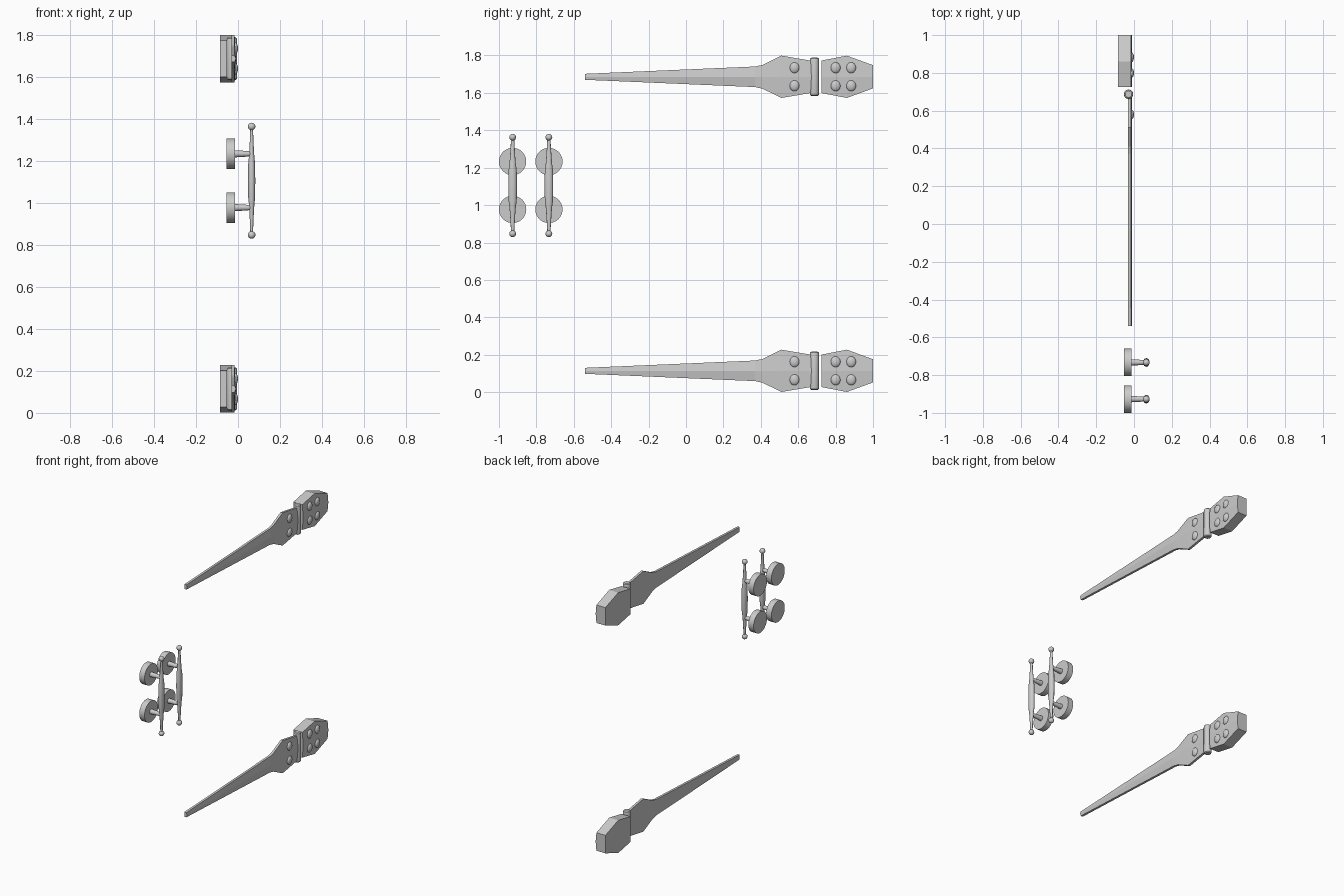
import bpy, bmesh, math
from mathutils import Matrix, Vector

if "Cube" in bpy.data.objects:
    bpy.data.objects.remove(bpy.data.objects["Cube"])


def finish(bm, name, smooth=True):
    bmesh.ops.recalc_face_normals(bm, faces=bm.faces)
    me = bpy.data.meshes.new(name)
    bm.to_mesh(me)
    bm.free()
    ob = bpy.data.objects.new(name, me)
    bpy.context.collection.objects.link(ob)
    if smooth:
        bpy.context.view_layer.objects.active = ob
        ob.select_set(True)
        bpy.ops.object.shade_smooth_by_angle(angle=math.radians(35))
        ob.select_set(False)
    return ob


def loft(bm, rings):
    rows = [[bm.verts.new(p) for p in ring] for ring in rings]
    n = len(rows[0])
    for a, b in zip(rows, rows[1:]):
        for i in range(n):
            j = (i + 1) % n
            bm.faces.new((a[i], a[j], b[j], b[i]))
    bm.faces.new(rows[0])
    bm.faces.new(rows[-1])


def leaf(name, stations, back, zc):
    # flat plate with a shallow ridge along its front
    bm = bmesh.new()
    loft(bm, [[(back, y, zc - h), (back, y, zc + h), (-0.016, y, zc + h),
               (-0.010, y, zc), (-0.016, y, zc - h)] for y, h in stations])
    return finish(bm, name, False)


def lathe(name, profile, origin, axis, squash=1.0, sides=16):
    # profile of (distance along axis, radius)
    bm = bmesh.new()
    rings = []
    for t, r in profile:
        ring = []
        for k in range(sides):
            a = 2 * math.pi * k / sides
            c, s = r * math.cos(a), r * math.sin(a)
            p = Vector((t, c, s)) if axis == 'X' else Vector((c * squash, s, t))
            ring.append(p + Vector(origin))
        rings.append(ring)
    loft(bm, rings)
    return finish(bm, name)


def ball(name, loc, size):
    bm = bmesh.new()
    bmesh.ops.create_uvsphere(bm, u_segments=16, v_segments=10, radius=1,
                              matrix=Matrix.Translation(loc) @ Matrix.Diagonal((*size, 1)))
    return finish(bm, name)


# Strap hinges
strap = [(-0.54, 0.016), (0.37, 0.055), (0.41, 0.064), (0.51, 0.113), (0.67, 0.086)]
block = [(0.725, 0.087), (0.86, 0.113), (1.0, 0.062)]
for tag, zc in (("lower", 0.114), ("upper", 1.686)):
    leaf(f"{tag}_hinge_strap", strap, -0.032, zc)
    leaf(f"{tag}_hinge_block", block, -0.085, zc)
    # Knuckle barrel with rounded ends
    lathe(f"{tag}_hinge_barrel",
          [(-0.102, 0.017), (-0.097, 0.023), (-0.088, 0.025),
           (0.088, 0.025), (0.097, 0.023), (0.102, 0.017)], (-0.029, 0.687, zc), 'Z')
    # Rivet heads
    for y in (0.58, 0.80, 0.883):
        for s in (-1, 1):
            ball(f"{tag}_rivet", (-0.014, y, zc + s * 0.048), (0.014, 0.026, 0.029))

# Pull handles
half = [(0.0, 0.023), (0.08, 0.022), (0.115, 0.017), (0.16, 0.0135), (0.21, 0.0105), (0.262, 0.008)]
bar = [(-t, r) for t, r in reversed(half[1:])] + half
for tag, y in (("outer", -0.927), ("inner", -0.733)):
    zc = 1.105
    lathe(f"{tag}_handle_bar", bar, (0.065, y, zc), 'Z', 0.75)
    for s in (-1, 1):
        ball(f"{tag}_handle_finial", (0.065, y, zc + s * 0.258), (0.018,) * 3)
        z = zc + s * 0.128
        # Round mounting plate and post
        lathe(f"{tag}_handle_plate", [(-0.054, 0.073), (-0.014, 0.073)], (0, y, z), 'X', sides=32)
        lathe(f"{tag}_handle_post", [(-0.016, 0.017), (0.035, 0.014), (0.065, 0.011)], (0, y, z), 'X')
